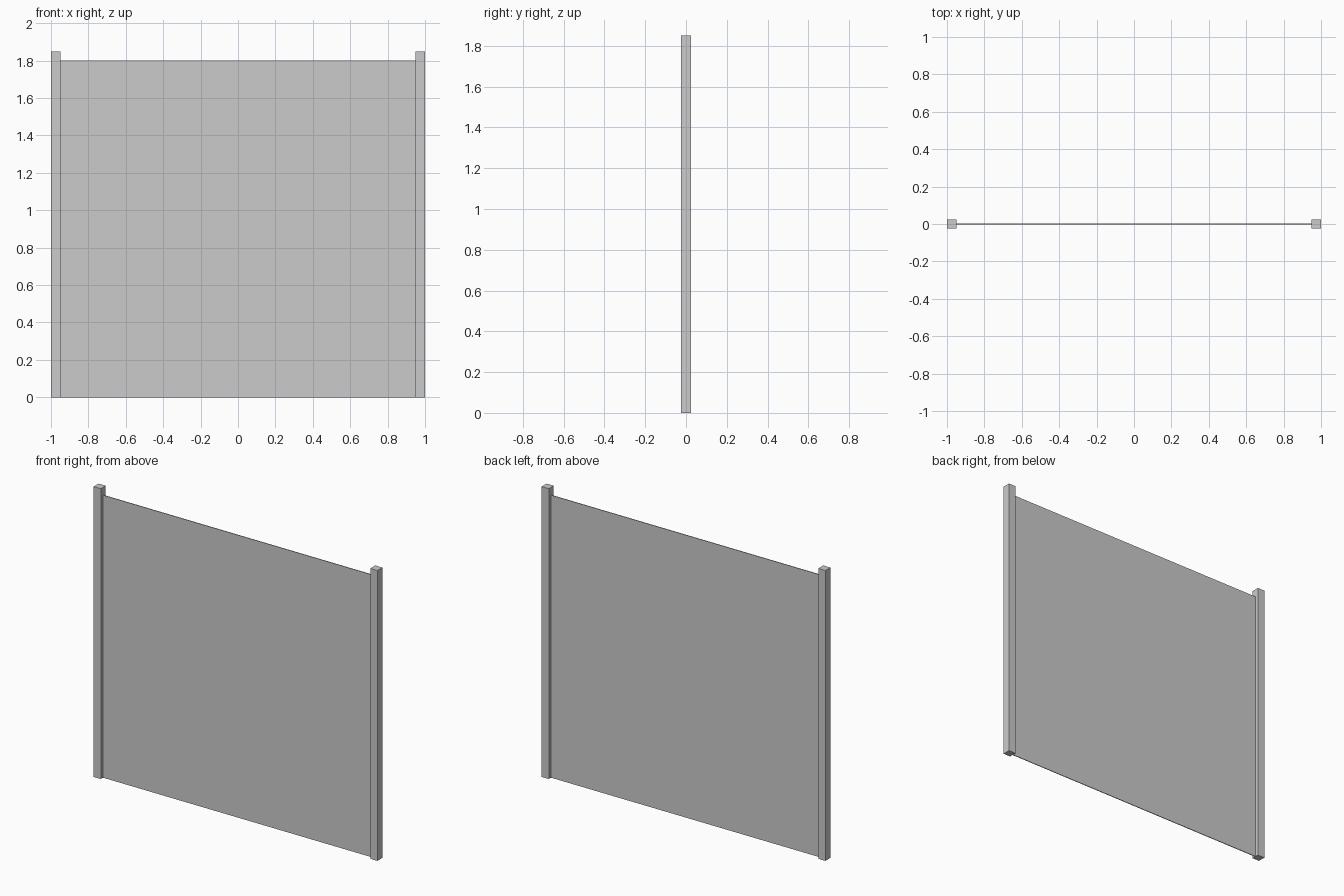
import bpy

if "Cube" in bpy.data.objects:
    bpy.data.objects.remove(bpy.data.objects["Cube"])


def box(name, lo, hi):
    """Axis-aligned box between two corners."""
    bpy.ops.mesh.primitive_cube_add(size=1, location=[(a + b) / 2 for a, b in zip(lo, hi)])
    ob = bpy.context.object
    ob.name = name
    ob.scale = [b - a for a, b in zip(lo, hi)]
    bpy.ops.object.transform_apply(location=False, rotation=False, scale=True)
    return ob


# Square end posts, slightly taller than the panel
for side, x in (("left", -0.975), ("right", 0.975)):
    box(side + "_post", (x - 0.025, -0.025, 0), (x + 0.025, 0.025, 1.85))

# Thin sheet between the posts
box("fence_panel", (-0.95, -0.0025, 0), (0.95, 0.0025, 1.8))
